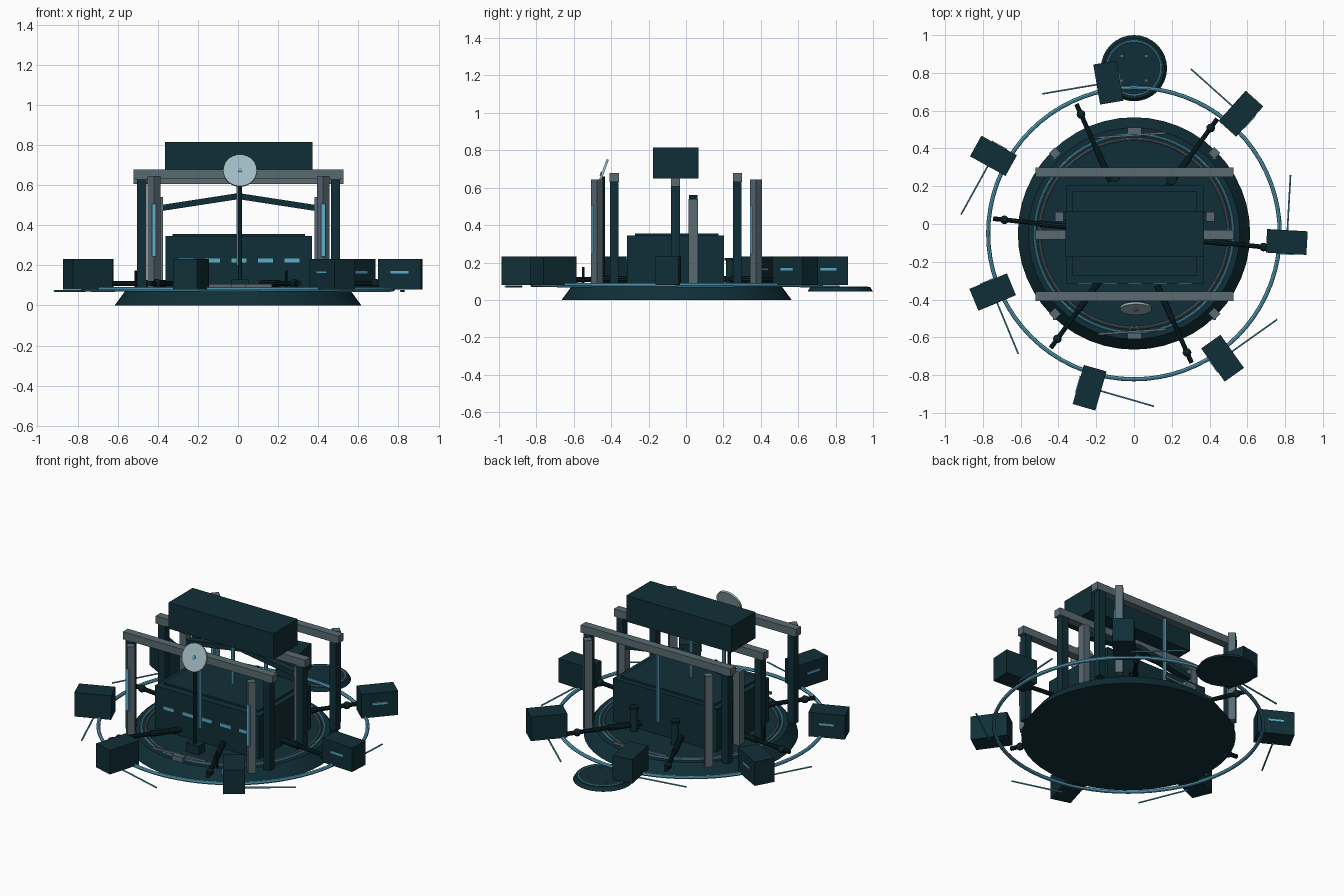
import bpy
from math import radians, sin, cos, atan2, hypot
from mathutils import Vector

cube = bpy.data.objects.get("Cube")
if cube:
    bpy.data.objects.remove(cube)

CY = -0.05          # centre of the round platform in y


def material(name, rgb):
    m = bpy.data.materials.new(name)
    m.use_nodes = True
    m.diffuse_color = (*rgb, 1)
    m.node_tree.nodes["Principled BSDF"].inputs["Base Color"].default_value = (*rgb, 1)
    return m


DARK = material("dark teal", (0.005, 0.028, 0.038))
DEEP = material("deep teal", (0.003, 0.015, 0.02))
GREY = material("steel grey", (0.10, 0.145, 0.17))
CYAN = material("light cyan", (0.11, 0.42, 0.6))
PALE = material("pale grey", (0.36, 0.5, 0.55))


def finish(name, mat, smooth=False):
    o = bpy.context.object
    o.name = name
    o.data.materials.append(mat)
    if smooth:
        bpy.ops.object.shade_smooth_by_angle(angle=radians(35))
    return o


def box(name, size, loc, mat, rot=(0, 0, 0)):
    bpy.ops.mesh.primitive_cube_add(size=1, location=loc, rotation=rot)
    bpy.context.object.scale = size
    bpy.ops.object.transform_apply(location=False, rotation=False, scale=True)
    return finish(name, mat)


def cone(name, r1, r2, z0, z1, xy, mat, sides=16):
    bpy.ops.mesh.primitive_cone_add(vertices=sides, radius1=r1, radius2=r2, depth=z1 - z0,
                                    location=(*xy, (z0 + z1) / 2))
    return finish(name, mat, True)


def rod(name, a, b, r, mat, sides=10):
    a, b = Vector(a), Vector(b)
    bpy.ops.mesh.primitive_cylinder_add(vertices=sides, radius=r, depth=(b - a).length,
                                        location=(a + b) / 2)
    bpy.context.object.rotation_euler = (b - a).to_track_quat("Z", "Y").to_euler()
    return finish(name, mat, True)


def ring(name, r, tube, loc, mat):
    bpy.ops.mesh.primitive_torus_add(major_radius=r, minor_radius=tube, major_segments=72,
                                     minor_segments=8, location=loc)
    return finish(name, mat, True)


def polar(angle, r, z, side=0):
    """Point at a radius about the platform, shifted sideways counterclockwise."""
    return (r * cos(angle) - side * sin(angle), CY + r * sin(angle) + side * cos(angle), z)


# Round platform with its rings
cone("platform", 0.615, 0.56, 0, 0.075, (0, CY), DARK, 48)
ring("platform_light_ring", 0.525, 0.007, (0, CY, 0.079), CYAN)
ring("platform_steel_ring", 0.5, 0.008, (0, CY, 0.077), GREY)
ring("outer_ring", 0.772, 0.011, (0, CY, 0.08), CYAN)

# Landing pad behind the platform
cone("landing_pad", 0.175, 0.16, 0.045, 0.068, (0, 0.825), DARK, 32)
ring("pad_light_ring", 0.143, 0.005, (0, 0.825, 0.068), CYAN)
for sx in (-1, 1):
    for sy in (-1, 1):
        box("pad_marker", (0.012, 0.012, 0.006), (sx * 0.065, 0.825 + sy * 0.065, 0.07), GREY)

# Main hall with roof plate and front windows
box("main_hall", (0.73, 0.52, 0.27), (0.004, -0.056, 0.21), DARK)
box("hall_roof_plate", (0.66, 0.445, 0.012), (0.004, -0.05, 0.35), DARK)
for i in range(-2, 3):
    box("hall_window", (0.075, 0.008, 0.02), (0.005 + i * 0.132, -0.317, 0.223), CYAN)

# Three portal frames carrying the upper block
for y, top in ((-0.383, 0.677), (-0.056, 0.652), (0.275, 0.677)):
    box("portal_beam", (1.047, 0.05, 0.047), (0.003, y, top - 0.023), GREY)
    for sx in (-1, 1):
        box("portal_post", (0.046, 0.046, top - 0.115), (0.003 + sx * 0.483, y, (top + 0.025) / 2), DARK)
    rod("hanging_conduit", (0.003, y, 0.2), (0.003, y, top - 0.04), 0.012, CYAN)
box("upper_block", (0.735, 0.242, 0.165), (0.004, -0.055, 0.733), DARK)

# Diagonal pylons with light strips
for sx in (-1, 1):
    for sy in (-1, 1):
        x, y = 0.003 + sx * 0.422, CY + sy * 0.425
        box("pylon", (0.045, 0.045, 0.575), (x, y, 0.357), GREY, (0, 0, radians(45)))
        box("pylon_light_strip", (0.02, 0.012, 0.26), (x, y - 0.028, 0.375), CYAN)

# Side columns with a pitched brace across the hall
for sx in (-1, 1):
    box("side_column", (0.045, 0.05, 0.465), (0.004 + sx * 0.4, 0.038, 0.307), GREY)
    dx, dz = 0.39, 0.06
    box("pitched_brace", (hypot(dx, dz), 0.045, 0.03),
        (0.003 + sx * dx / 2, 0.038, 0.515), DARK, (0, sx * atan2(dz, dx), 0))

# Dish on a mast
box("mast_foot", (0.09, 0.06, 0.06), (0.01, -0.44, 0.1), DARK)
rod("dish_mast", (0.01, -0.445, 0.08), (0.01, -0.445, 0.66), 0.011, DARK)
normal = Vector((0, -sin(radians(70)), cos(radians(70))))
centre = Vector((0.01, -0.447, 0.672))
rod("dish", centre - normal * 0.006, centre + normal * 0.006, 0.084, PALE, 28)
rod("dish_hub", centre, centre + normal * 0.012, 0.011, CYAN)

# Seven outer modules, each with a window and a trailing light line
for k in range(7):
    a = radians(-3.2 + k * 360 / 7)
    r = 0.85 if k % 2 else 0.81
    box("outer_module", (0.215, 0.125, 0.152), polar(a, r, 0.156), DARK, (0, 0, a))
    box("module_window", (0.09, 0.008, 0.013), polar(a, r, 0.165, -0.063), CYAN, (0, 0, a))
    rod("module_trail", polar(a, r, 0.072, 0.04), polar(a, r, 0.072, 0.355), 0.005, CYAN, 6)

# Six spoke arms with joints
for k in range(6):
    a = radians(-6 + k * 60)
    rod("spoke_arm", polar(a, 0.3, 0.11), polar(a, 0.75, 0.11), 0.013, DEEP)
    rod("spoke_sleeve", polar(a, 0.3, 0.11), polar(a, 0.5, 0.11), 0.018, DEEP)
    bpy.ops.mesh.primitive_uv_sphere_add(segments=12, ring_count=8, radius=0.023,
                                         location=polar(a, 0.69, 0.11))
    finish("spoke_joint", DEEP, True)

# Low consoles and rails on the platform edge
for s in (-1, 1):
    y = CY + s * 0.545
    box("edge_console", (0.075, 0.03, 0.035), (0.003, y, 0.09), GREY)
    box("edge_rail", (0.36, 0.012, 0.015), (-0.01, y - s * 0.025, 0.1), GREY, (0, 0, radians(4)))

# Small vents behind the hall and thin aerials
for x, y in ((0.2, 0.235), (-0.1, 0.25)):
    cone("rear_vent", 0.024, 0.02, 0.07, 0.21, (x, y), DARK)
    cone("rear_vent_cap", 0.028, 0.028, 0.21, 0.225, (x, y), DEEP)
for x, y in ((0.24, -0.55), (-0.51, CY)):
    rod("aerial", (x, y, 0.07), (x, y, 0.175), 0.006, DEEP, 8)
